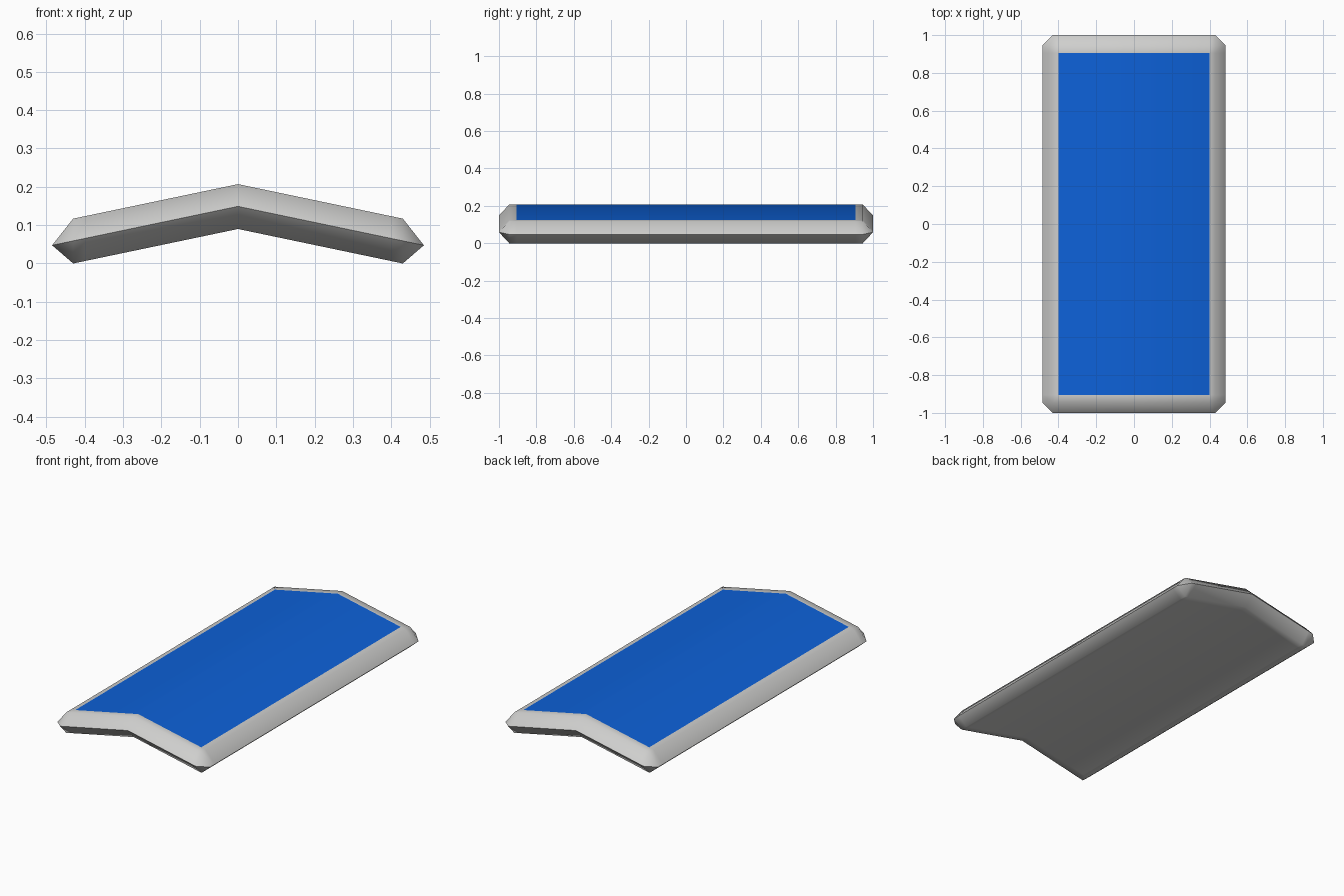
import bpy, bmesh, math

if "Cube" in bpy.data.objects:
    bpy.data.objects.remove(bpy.data.objects["Cube"])


def material(name, rgb):
    m = bpy.data.materials.new(name)
    m.diffuse_color = (*rgb, 1)
    m.use_nodes = True
    m.node_tree.nodes["Principled BSDF"].inputs["Base Color"].default_value = m.diffuse_color
    return m


HX, HY, RIM = 0.43, 0.945, 0.055       # flat face half sizes, bevel width
PX, PY = 0.40, 0.905                   # blue panel half sizes
SLOPE = 0.09 / HX                      # roof pitch

bm = bmesh.new()
cache = {}


def vert(x, y, base):
    """Shared vertex on a pitched layer whose ridge height is base."""
    key = (x, y, base)
    if key not in cache:
        cache[key] = bm.verts.new((x, y, base - SLOPE * abs(x)))
    return cache[key]


def face(pts, mat=0):
    f = bm.faces.new([vert(*p) for p in pts])
    f.material_index = mat
    f.smooth = True


TOP, MID, LOW = 0.207, 0.149, 0.09
xs = [-HX, -PX, 0, PX, HX]
ys = [-HY, -PY, PY, HY]

# pitched top and underside, with the blue panel cut into the top
for base in (TOP, LOW):
    for x0, x1 in zip(xs, xs[1:]):
        for y0, y1 in zip(ys, ys[1:]):
            inside = abs(x0 + x1) / 2 < PX and abs(y0 + y1) / 2 < PY
            blue = base == TOP and abs(x0 + x1) / 2 < PX / 2 + 0.01 and y0 == -PY
            face([(x0, y0, base), (x1, y0, base), (x1, y1, base), (x0, y1, base)],
                 1 if blue and inside else 0)

# bevelled rim above and below the middle edge
for base in (TOP, LOW):
    for s in (-1, 1):
        for x0, x1 in zip(xs, xs[1:]):
            face([(x0, s * HY, base), (x1, s * HY, base),
                  (x1, s * (HY + RIM), MID), (x0, s * (HY + RIM), MID)])
        for y0, y1 in zip(ys, ys[1:]):
            face([(s * HX, y0, base), (s * HX, y1, base),
                  (s * (HX + RIM), y1, MID), (s * (HX + RIM), y0, MID)])
        # clipped corners
        for t in (-1, 1):
            face([(s * HX, t * HY, base), (s * (HX + RIM), t * HY, MID),
                  (s * HX, t * (HY + RIM), MID)])

bmesh.ops.recalc_face_normals(bm, faces=bm.faces)
low = min(v.co.z for v in bm.verts)
bmesh.ops.translate(bm, verts=bm.verts, vec=(0, 0, -low))

mesh = bpy.data.meshes.new("pitched_canopy")
bm.to_mesh(mesh)
bm.free()
mesh.materials.append(material("light grey", (0.62, 0.62, 0.61)))
mesh.materials.append(material("blue", (0.004, 0.12, 0.69)))
canopy = bpy.data.objects.new("pitched_canopy", mesh)
bpy.context.collection.objects.link(canopy)

# smooth bevels, crisp middle edge
bpy.context.view_layer.objects.active = canopy
canopy.select_set(True)
bpy.ops.object.shade_smooth_by_angle(angle=math.radians(60))
